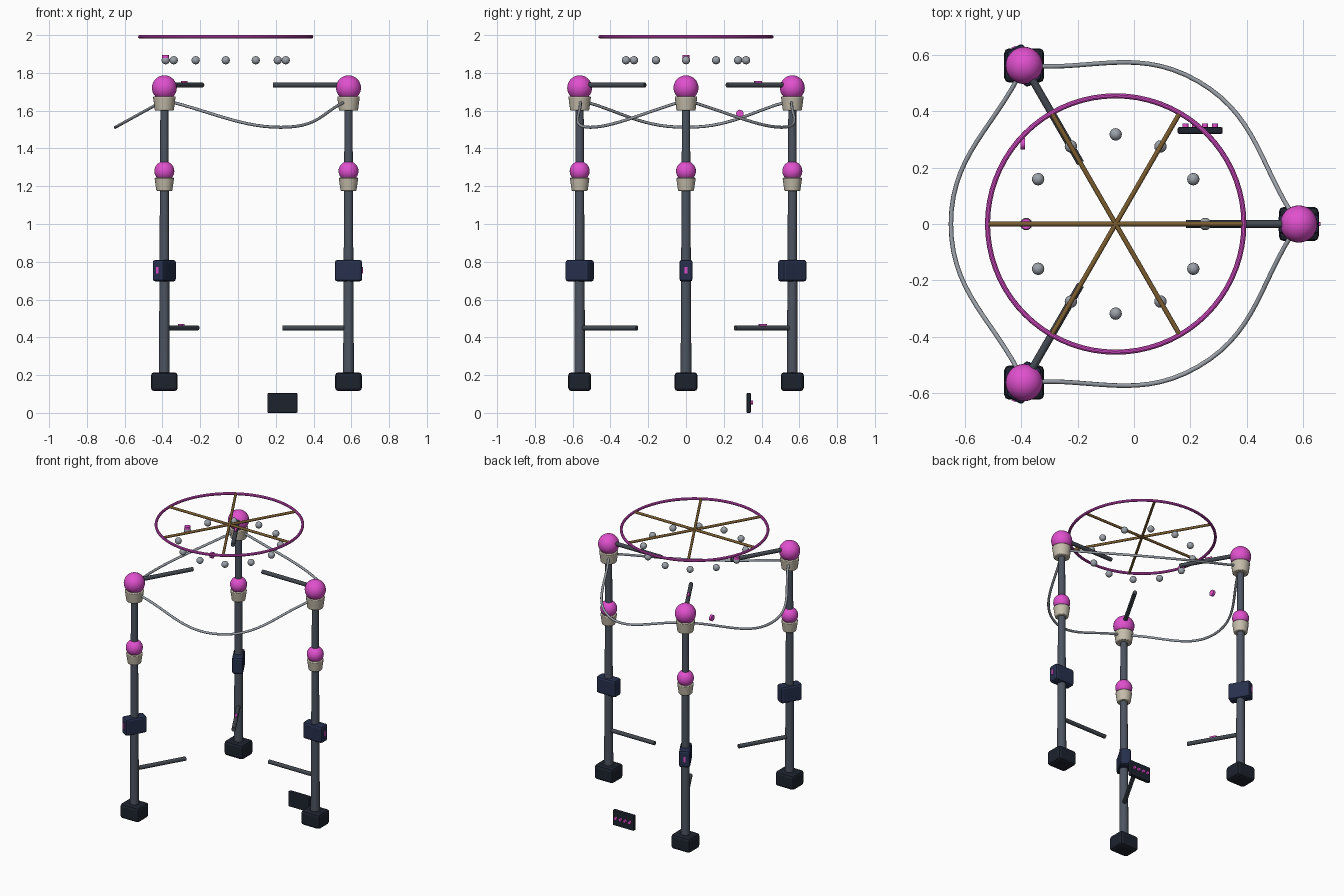
import bpy, math
from mathutils import Vector, Matrix

if "Cube" in bpy.data.objects:
    bpy.data.objects.remove(bpy.data.objects["Cube"])

CX = -0.065                      # axis of the three-post frame


def material(name, rgb):
    m = bpy.data.materials.new(name)
    m.diffuse_color = (*rgb, 1)
    m.use_nodes = True
    m.node_tree.nodes["Principled BSDF"].inputs["Base Color"].default_value = m.diffuse_color
    return m


PINK = material("pink", (0.75, 0.08, 0.62))
TAN = material("tan", (0.56, 0.51, 0.41))
NAVY = material("navy", (0.02, 0.03, 0.075))
DARK = material("dark", (0.012, 0.016, 0.027))
SLATE = material("slate", (0.075, 0.09, 0.12))
STEEL = material("steel", (0.055, 0.065, 0.08))
SILVER = material("silver", (0.33, 0.36, 0.4))
BROWN = material("brown", (0.2, 0.11, 0.03))


def polar(r, angle, z):
    return Vector((CX + r * math.cos(angle), r * math.sin(angle), z))


def finish(name, mat, smooth=True):
    o = bpy.context.object
    o.name = name
    o.data.materials.append(mat)
    if smooth:
        bpy.ops.object.shade_smooth_by_angle(angle=math.radians(35))
    return o


def rod(name, a, b, r1, r2, mat, sides=16):
    a, b = Vector(a), Vector(b)
    bpy.ops.mesh.primitive_cone_add(vertices=sides, radius1=r1, radius2=r2, depth=(b - a).length,
                                    location=(a + b) / 2,
                                    rotation=(b - a).to_track_quat('Z', 'Y').to_euler())
    return finish(name, mat)


def ball(name, loc, r, mat, scale=(1, 1, 1), seg=24):
    bpy.ops.mesh.primitive_uv_sphere_add(segments=seg, ring_count=seg // 2, radius=r, location=loc)
    bpy.context.object.scale = scale
    return finish(name, mat)


def box(name, loc, size, mat, angle=0, bevel=0.0):
    bpy.ops.mesh.primitive_cube_add(size=1, location=loc, rotation=(0, 0, angle))
    o = bpy.context.object
    o.data.transform(Matrix.Diagonal((*size, 1)))
    if bevel:
        m = o.modifiers.new("bevel", 'BEVEL')
        m.width, m.segments = bevel, 2
    return finish(name, mat, False)


def collar(name, x, y, z0, z1, r0, r1):
    rod(name, (x, y, z0), (x, y, z1), r0, r1, TAN, 24)
    m = bpy.context.object.modifiers.new("bevel", 'BEVEL')
    m.width, m.segments = 0.005, 2


# three identical posts
for i in range(3):
    a = i * math.tau / 3
    x, y, _ = polar(0.65, a, 0)
    box(f"foot_{i}", (x, y, 0.165), (0.142, 0.122, 0.1), DARK, 0, 0.018)
    rod(f"post_{i}", (x, y, 0.14), (x, y, 1.67), 0.029, 0.021, SLATE, 20)
    box(f"clamp_box_{i}", (x, y, 0.753), (0.145, 0.07, 0.115), NAVY, a, 0.014)
    box(f"clamp_light_{i}", polar(0.65 + 0.0735, a, 0.755), (0.006, 0.014, 0.035), PINK, a)
    collar(f"lower_collar_{i}", x, y, 1.175, 1.245, 0.042, 0.052)
    ball(f"lower_joint_{i}", (x, y, 1.28), 0.053, PINK)
    collar(f"upper_collar_{i}", x, y, 1.6, 1.675, 0.05, 0.06)
    ball(f"upper_joint_{i}", (x, y, 1.721), 0.066, PINK, seg=32)
    rod(f"upper_arm_{i}", (x, y, 1.736), polar(0.25, a, 1.736), 0.0135, 0.0135, STEEL)
    rod(f"lower_arm_{i}", (x, y, 0.45), polar(0.30, a, 0.45), 0.0135, 0.0135, STEEL)

    # sagging cable to the next post
    c = bpy.data.curves.new(f"cable_{i}", 'CURVE')
    c.dimensions, c.bevel_depth, c.bevel_resolution, c.resolution_u = '3D', 0.008, 2, 14
    s = c.splines.new('BEZIER')
    s.bezier_points.add(2)
    pts = [(x, y, 1.655), polar(0.585, a + math.pi / 3, 1.512), polar(0.65, a + math.tau / 3, 1.655)]
    for bp, p in zip(s.bezier_points, pts):
        bp.co = p
        bp.handle_left_type = bp.handle_right_type = 'AUTO'
    c.materials.append(SILVER)
    bpy.context.collection.objects.link(bpy.data.objects.new(f"cable_{i}", c))

# markers on the back left arms
A = math.tau / 3
box("upper_arm_marker", polar(0.44, A, 1.75), (0.045, 0.016, 0.014), PINK, A, 0.003)
box("lower_arm_marker", polar(0.47, A, 0.464), (0.045, 0.016, 0.014), PINK, A, 0.003)

# top hoop with three crossing spokes
bpy.ops.mesh.primitive_torus_add(location=(CX, 0, 1.991), major_radius=0.455, minor_radius=0.009,
                                 major_segments=72, minor_segments=10)
finish("top_hoop", PINK)
for i in range(3):
    a = i * math.pi / 3
    rod(f"spoke_{i}", polar(-0.452, a, 1.991), polar(0.452, a, 1.991), 0.0085, 0.0085, BROWN, 12)

# ring of twelve small balls, one with a cap
for i in range(12):
    ball(f"ring_ball_{i}", polar(0.318, i * math.pi / 6, 1.867), 0.022, SILVER, seg=16)
rod("ball_cap", polar(-0.318, 0, 1.878), polar(-0.318, 0, 1.896), 0.019, 0.019, PINK)

# floating cable button
rod("cable_button", (-0.403, 0.285, 1.585), (-0.387, 0.285, 1.585), 0.02, 0.02, PINK)

# control panel with buttons on its back face
box("control_panel", (0.235, 0.332, 0.0525), (0.16, 0.024, 0.105), DARK, 0, 0.006)
for i in range(4):
    px = 0.235 + (i - 1.5) * 0.035
    rod(f"panel_button_{i}", (px, 0.342, 0.055), (px, 0.356, 0.055), 0.011, 0.011, PINK)
